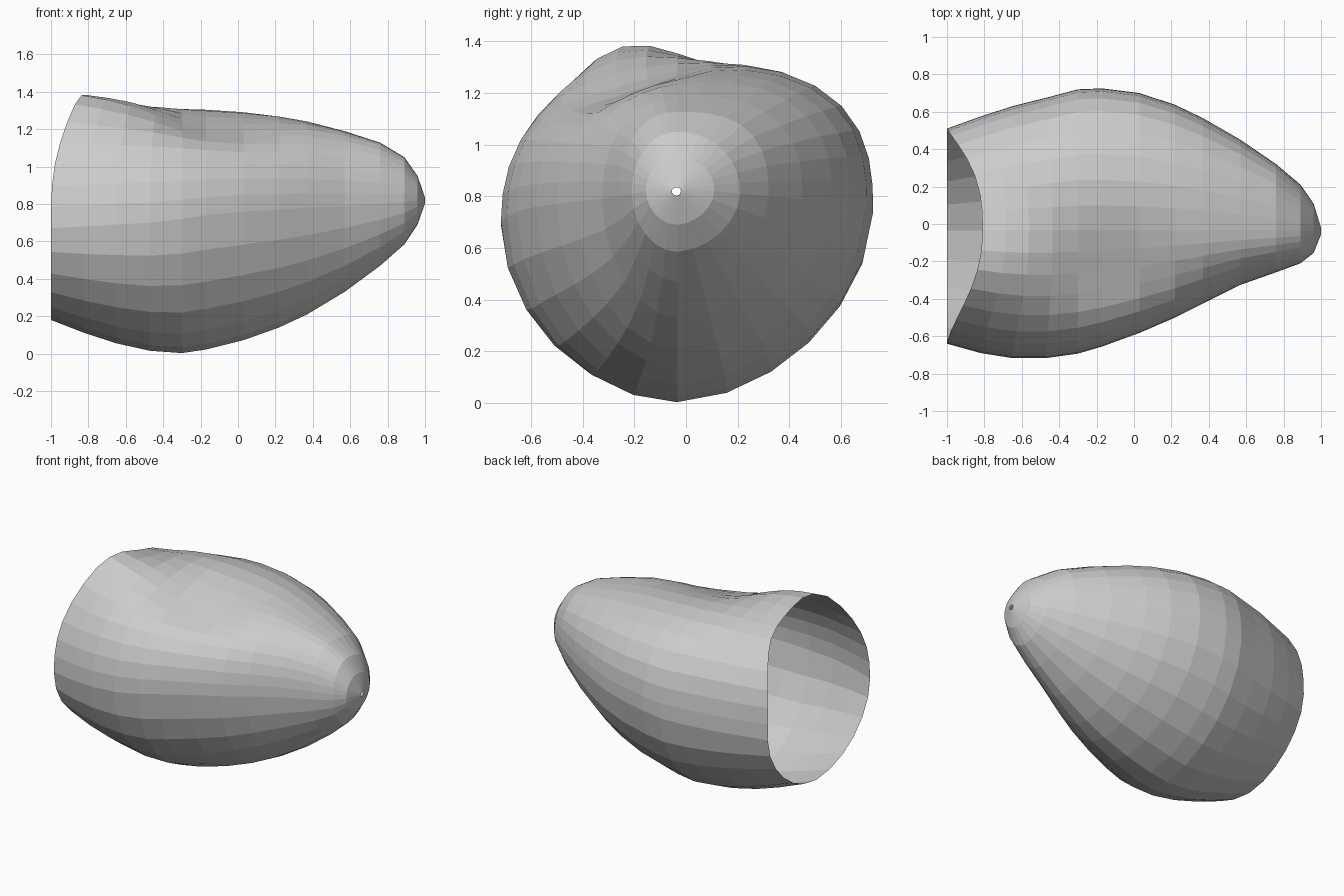
import bpy, bmesh
from math import sin, cos, pi, exp

if "Cube" in bpy.data.objects:
    bpy.data.objects.remove(bpy.data.objects["Cube"])

# Stations along the shell: x, y min, y max, z bottom, z top, z of widest line, dent (-) or hump (+)
STATIONS = [
    (-1.00, -.640, .510, .180, 1.290, .67, .120),
    (-0.82, -.690, .575, .110, 1.300, .68, .085),
    (-0.65, -.717, .630, .055, 1.318, .69, .035),
    (-0.47, -.717, .675, .015, 1.325, .70, -.020),
    (-0.30, -.693, .720, .003, 1.325, .72, -.075),
    (-0.17, -.655, .725, .022, 1.322, .74, -.103),
    (0.03, -.582, .700, .072, 1.308, .76, -.095),
    (0.22, -.500, .637, .140, 1.283, .77, -.060),
    (0.37, -.425, .565, .210, 1.252, .78, -.035),
    (0.57, -.325, .450, .330, 1.195, .79, -.015),
    (0.76, -.258, .320, .470, 1.128, .80, 0),
    (0.89, -.210, .210, .585, 1.050, .81, 0),
    (0.96, -.155, .110, .690, 0.950, .82, 0),
    (1.00, -.055, -.020, .803, 0.834, .82, 0),
]
CENTRE_Y = -0.035

# Wide facets below, finer ones across the dented top
ANGLES = [pi + pi * i / 12 for i in range(12)] + [pi * i / 18 for i in range(18)]


def section_point(station, a):
    x, y0, y1, zb, zt, zc, dent = station
    c, s = cos(a), sin(a)
    # squarer upper right shoulder, slightly pointed keel
    if s >= 0:
        p = 2.75 if c > 0 else 2.2
        if x > 0.8:
            p = 2.1
    else:
        p = 1.78 if c > 0 else 1.92
    k = (abs(c) ** p + abs(s) ** p) ** (-1 / p)
    u, v = c * k, s * k
    y = CENTRE_Y + u * ((y1 - CENTRE_Y) if u > 0 else (CENTRE_Y - y0))
    z = zc + v * ((zt - zc) if v > 0 else (zc - zb))
    up = max(v, 0)
    # dent across the top, turning into a hump at the open end
    z += dent * min(1, up * 1.15) * exp(-((y + 0.27) / 0.23) ** 2 * 0.6)
    # upper part of the open rim is cut back
    x += 0.19 * up ** 3.3 * max(0, (-0.35 - x) / 0.65)
    return x, y, z


# Open shell lofted through the stations
bm = bmesh.new()
rings = [[bm.verts.new(section_point(st, a)) for a in ANGLES] for st in STATIONS]
n = len(ANGLES)
for r0, r1 in zip(rings, rings[1:]):
    for i in range(n):
        j = (i + 1) % n
        bm.faces.new((r0[i], r1[i], r1[j], r0[j]))
bmesh.ops.recalc_face_normals(bm, faces=bm.faces)
# normals point away from the middle of the shell
bm.normal_update()
if sum((f.normal.y * f.calc_center_median().y) for f in bm.faces) < 0:
    bmesh.ops.reverse_faces(bm, faces=bm.faces)
mesh = bpy.data.meshes.new("dented_shell")
bm.to_mesh(mesh)
bm.free()
shell = bpy.data.objects.new("dented_shell", mesh)
bpy.context.collection.objects.link(shell)
